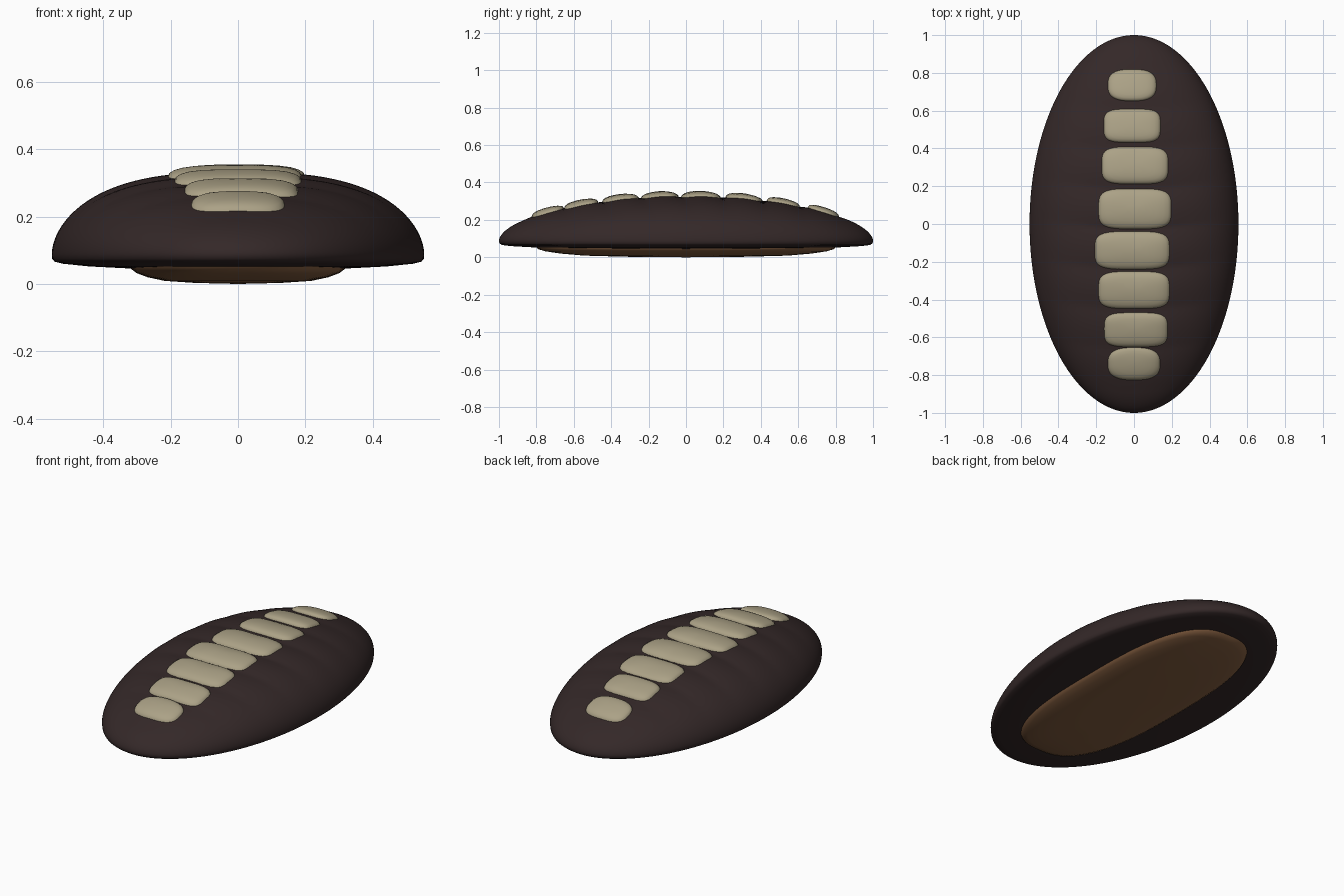
import bpy
import bmesh
from math import sin, cos, pi, tau, radians

old = bpy.data.objects.get("Cube")
if old:
    bpy.data.objects.remove(old, do_unlink=True)

HALF_W, HALF_L = 0.553, 1.0
RIM_Z, DOME_H = 0.088, 0.24


def material(name, rgb):
    mat = bpy.data.materials.new(name)
    mat.use_nodes = True
    mat.diffuse_color = (*rgb, 1)
    mat.node_tree.nodes["Principled BSDF"].inputs["Base Color"].default_value = (*rgb, 1)
    return mat


dark_brown = material("dark brown skin", (0.034, 0.021, 0.021))
bone = material("bone plate", (0.41, 0.36, 0.24))
brown = material("brown foot", (0.23, 0.112, 0.051))


def ring_surface(name, rings, sides, point, mat):
    """Skin a stack of rings, from a centre point to the last ring or centre."""
    bm = bmesh.new()
    loops = []
    for ring in rings:
        if ring[0] == 0:
            loops.append([bm.verts.new(point(ring, 0))])
        else:
            loops.append([bm.verts.new(point(ring, tau * i / sides)) for i in range(sides)])
    for a, b in zip(loops, loops[1:]):
        for i in range(sides):
            j = (i + 1) % sides
            quad = [a[i % len(a)], b[i % len(b)], b[j % len(b)], a[j % len(a)]]
            bm.faces.new(list(dict.fromkeys(quad)))
    bmesh.ops.recalc_face_normals(bm, faces=bm.faces)
    mesh = bpy.data.meshes.new(name)
    bm.to_mesh(mesh)
    bm.free()
    mesh.materials.append(mat)
    obj = bpy.data.objects.new(name, mesh)
    bpy.context.collection.objects.link(obj)
    bpy.ops.object.select_all(action="DESELECT")
    obj.select_set(True)
    bpy.context.view_layer.objects.active = obj
    bpy.ops.object.shade_smooth_by_angle(angle=radians(50))
    return obj


def superellipse(a, n):
    c, s = cos(a), sin(a)
    r = (abs(c) ** n + abs(s) ** n) ** (-1 / n)
    return r * c, r * s


def dome_height(x, y):
    """Height of the back: flatter across than along, with soft cross folds."""
    u, v = x / HALF_W, y / HALF_L
    t2 = min(u * u + v * v, 1)
    power = 2 + (u * u / t2 if t2 > 1e-9 else 0)
    z = RIM_Z + DOME_H * (1 - t2 ** (power / 2)) ** 0.55
    fold = abs(sin(pi * (y + 0.035 - 0.1 * abs(x)) / 0.212)) - 0.6
    return z + 0.012 * fold * (1 - t2) ** 1.2


# Mantle: domed back, rounded rim and shallow underside in one closed skin
STEPS = 48
back = [(sin(pi / 2 * i / STEPS), None) for i in range(STEPS + 1)]
underside = [(0.998, 0.075), (0.985, 0.066), (0.94, 0.06), (0.8, 0.052),
             (0.55, 0.045), (0, 0.045)]


def mantle_point(ring, a):
    t, z = ring
    x, y = HALF_W * t * cos(a), HALF_L * t * sin(a)
    return x, y, dome_height(x, y) if z is None else z


ring_surface("mantle", back + underside, 192, mantle_point, dark_brown)

# Foot: long rounded pad below the mantle
foot_rings = [(0, 0.06), (1.0, 0.056), (0.99, 0.044), (0.94, 0.032),
              (0.84, 0.02), (0.68, 0.009), (0.4, 0.003), (0, 0)]


def foot_point(ring, a):
    s, z = ring
    u, v = superellipse(a, 2.7)
    return 0.32 * s * u, 0.8 * s * v, z


ring_surface("foot", foot_rings, 96, foot_point, brown)

# Back plates: centre x, centre y, half width, half length
plates = [(-0.01, 0.735, 0.13, 0.085), (-0.01, 0.52, 0.152, 0.09),
          (0.005, 0.31, 0.178, 0.1), (0.005, 0.08, 0.195, 0.108),
          (-0.01, -0.14, 0.2, 0.102), (0, -0.35, 0.19, 0.1),
          (0.01, -0.56, 0.17, 0.092), (0, -0.74, 0.14, 0.087)]
plate_rings = [(0, 0.023), (0.2, 0.023), (0.4, 0.022), (0.6, 0.021),
               (0.78, 0.018), (0.9, 0.013), (0.97, 0.006), (1, -0.006)]

for number, (cx, cy, w, l) in enumerate(plates, 1):
    roundness = 2.8 if number in (1, len(plates)) else 4

    def plate_point(ring, a):
        s, lift = ring
        u, v = superellipse(a, roundness)
        x, y = cx + w * s * u, cy + l * s * v
        return x, y, dome_height(x, y) + lift

    plate = ring_surface(f"back_plate_{number}", plate_rings, 64, plate_point, bone)
    # open patches may orient either way: make them face up
    if sum(p.normal.z for p in plate.data.polygons) < 0:
        plate.data.flip_normals()
